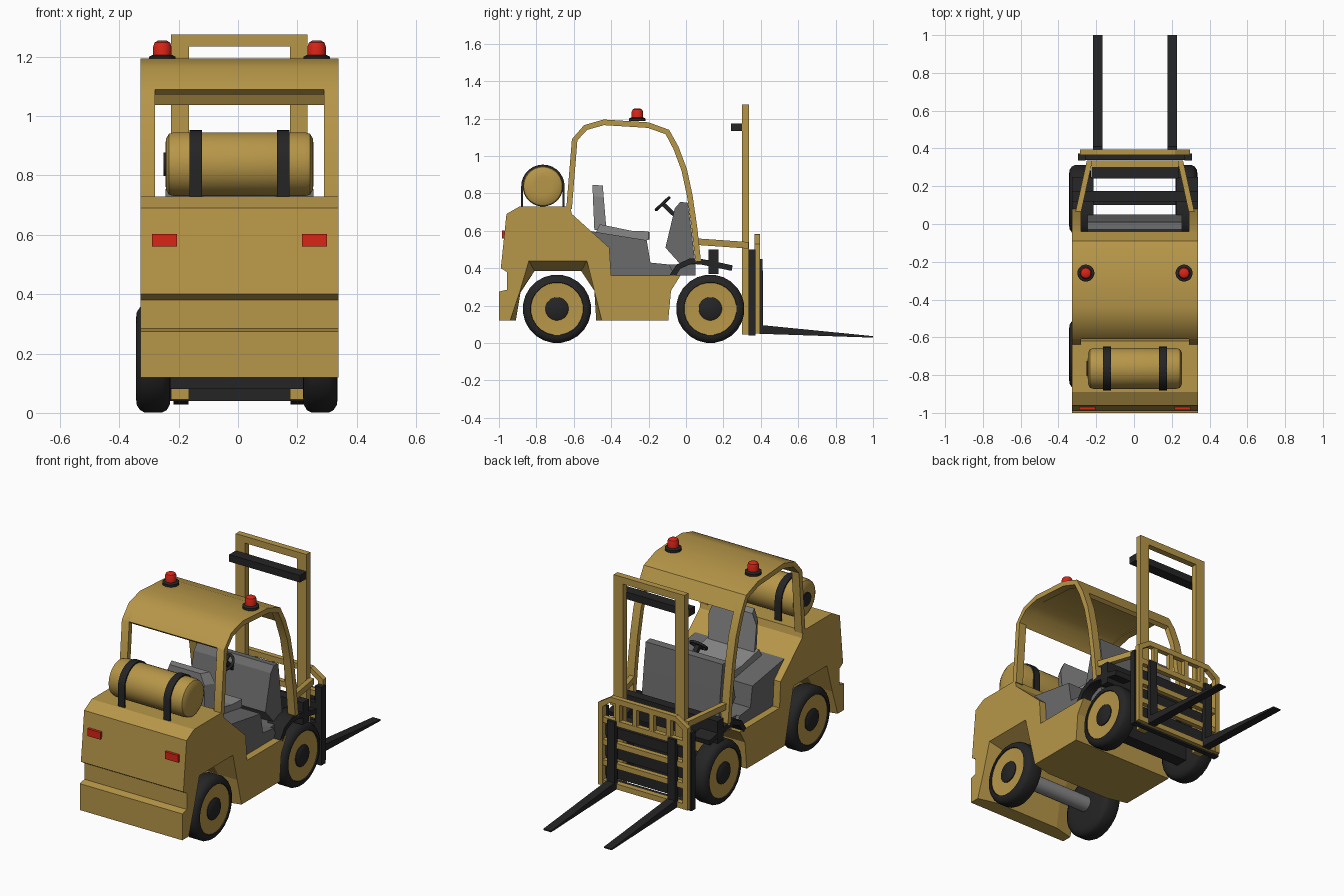
import bpy, bmesh, math
from mathutils import Vector

if "Cube" in bpy.data.objects:
    bpy.data.objects.remove(bpy.data.objects["Cube"])


def material(name, rgb):
    m = bpy.data.materials.new(name)
    m.diffuse_color = (*rgb, 1)
    m.use_nodes = True
    m.node_tree.nodes["Principled BSDF"].inputs["Base Color"].default_value = m.diffuse_color
    return m


YELLOW = material("ochre_yellow", (0.47, 0.305, 0.065))
BLACK = material("black", (0.018, 0.018, 0.019))
GREY = material("dark_grey", (0.145, 0.145, 0.145))
LIGHT = material("light_grey", (0.25, 0.25, 0.25))
RED = material("red", (0.70, 0.018, 0.008))


def finish(name, bm, mat, smooth=False):
    bmesh.ops.recalc_face_normals(bm, faces=bm.faces)
    me = bpy.data.meshes.new(name)
    bm.to_mesh(me)
    bm.free()
    me.materials.append(mat)
    ob = bpy.data.objects.new(name, me)
    bpy.context.collection.objects.link(ob)
    if smooth:
        bpy.ops.object.select_all(action='DESELECT')
        ob.select_set(True)
        bpy.context.view_layer.objects.active = ob
        bpy.ops.object.shade_smooth_by_angle(angle=math.radians(38))
    return ob


def loft(name, rings, mat, smooth=False):
    """Skin a list of equal-length closed rings of 3D points, with end caps."""
    bm = bmesh.new()
    vs = [[bm.verts.new(p) for p in r] for r in rings]
    n = len(rings[0])
    for a, b in zip(vs, vs[1:]):
        for i in range(n):
            j = (i + 1) % n
            bm.faces.new((a[i], a[j], b[j], b[i]))
    bm.faces.new(vs[0])
    bm.faces.new(vs[-1])
    return finish(name, bm, mat, smooth)


def prism(name, pts, x0, x1, mat, smooth=False):
    """Side profile (y, z) pushed along x."""
    return loft(name, [[(x, y, z) for y, z in pts] for x in (x0, x1)], mat, smooth)


def prism_y(name, pts, y0, y1, mat):
    """Front profile (x, z) pushed along y."""
    return loft(name, [[(x, y, z) for x, z in pts] for y in (y0, y1)], mat)


def box(name, x0, x1, y0, y1, z0, z1, mat):
    return prism(name, [(y0, z0), (y1, z0), (y1, z1), (y0, z1)], x0, x1, mat)


def lathe(name, prof, centre, axis, mat, n=24):
    """Turn a profile of (distance along axis, radius)."""
    rings = []
    for d, r in prof:
        ring = []
        for i in range(n):
            a = 2 * math.pi * (i + 0.5) / n
            c, s = r * math.cos(a), r * math.sin(a)
            ring.append(Vector(centre) + Vector((d, c, s) if axis == 'x' else (c, s, d)))
        rings.append(ring)
    return loft(name, rings, mat, True)


def strip(name, path, t, x0, x1, mat):
    """Curved sheet of thickness t lying below a (y, z) path."""
    p = [Vector(q) for q in path]
    inner = []
    for i, q in enumerate(p):
        d = (p[min(i + 1, len(p) - 1)] - p[max(i - 1, 0)]).normalized()
        inner.append(q + Vector((d.y, -d.x)) * t)
    return prism(name, [tuple(q) for q in p + inner[::-1]], x0, x1, mat, True)


# Main body: one side profile, the rear wheel arch flares out to the sides
outline = [(-1, .12), (-1, .275), (-.958, .285), (-.958, .38), (-.99, .40), (-.96, .69),
           (-.89, .73), (-.62, .73), (-.61, .69), (-.41, .51), (-.40, .36), (-.03, .36),
           (-.08, .28), (-.095, .12)]
arch_out = [(-.45, .12), (-.49, .28), (-.53, .44), (-.84, .44), (-.89, .27), (-.94, .12)]
arch_in = [(-.48, .12), (-.49, .28), (-.56, .385), (-.81, .385), (-.885, .27), (-.91, .12)]
loft("body", [[(x, y, z) for y, z in outline + a] for x, a in
              ((-.333, arch_out), (-.21, arch_in), (.21, arch_in), (.333, arch_out))], YELLOW)

# Canopy: two bent side frames and a roof sheet
path = [(-.64, .72), (-.61, 1.09), (-.545, 1.165), (-.44, 1.195), (-.2, 1.18), (-.09, 1.14),
        (-.04, 1.05), (.005, .93), (.035, .79), (.06, .62), (.08, .44)]
strip("roof", path[1:7], .025, -.333, .333, YELLOW)
for s in (-1, 1):
    strip("canopy_frame", path, .03, s * .285, s * .333, YELLOW)
    # Beacons
    lathe("beacon_base", [(0, .045), (.014, .045), (.02, .034)], (s * .26, -.26, 1.186), 'z', BLACK)
    lathe("beacon_lamp", [(0, .031), (.032, .031), (.045, .026), (.052, .014)],
          (s * .26, -.26, 1.203), 'z', RED)
    # Tail lights
    box("tail_light", s * .21, s * .295, -.985, -.95, .56, .602, RED)

# Gas tank with straps
lathe("gas_tank", [(-.25, .05), (-.248, .085), (-.238, .103), (-.22, .108), (.22, .108),
                   (.238, .103), (.248, .085), (.25, .05)], (0, -.765, .838), 'x', YELLOW, 32)
lathe("tank_valve", [(-.256, .04), (-.24, .04)], (0, -.765, .838), 'x', BLACK)
for x in (-.148, .148):
    arc = [(-.765 - .116 * math.cos(a * math.pi / 14), .838 + .116 * math.sin(a * math.pi / 14))
           for a in range(15)]
    strip("tank_strap", [(-.881, .725)] + arc + [(-.649, .725)], .01, x - .021, x + .021, BLACK)

# Seat, seat base and floor
prism("seat_base", [(-.40, .36), (-.06, .36), (-.09, .42), (-.19, .43), (-.21, .55),
                    (-.46, .59), (-.52, .60)], -.29, .29, GREY)
prism("seat_cushion", [(-.49, .575), (-.2, .55), (-.2, .597), (-.29, .60), (-.46, .635)],
      -.16, .16, LIGHT)
box("seat_front_edge", -.15, .15, -.22, -.194, .553, .595, GREY)
loft("seat_back", [[(-w, y0, z), (w, y0, z), (w * .8, y1, z + .004), (-w * .8, y1, z + .004)]
                   for w, y0, y1, z in ((.15, -.425, -.49, .60), (.155, -.44, -.498, .78),
                                        (.125, -.445, -.5, .842))], LIGHT)
box("floor", -.27, .27, -.10, .05, .36, .42, GREY)

# Dashboard and steering wheel
prism("dashboard", [(-.02, .41), (-.11, .51), (-.06, .72), (-.03, .755), (.01, .75),
                    (.03, .60), (.05, .42)], -.25, .25, GREY)
bpy.ops.mesh.primitive_torus_add(major_radius=.047, minor_radius=.008, major_segments=20,
                                 minor_segments=8, location=(0, -.125, .745),
                                 rotation=(math.radians(43), 0, 0))
wheel = bpy.context.object
wheel.name = "steering_wheel"
wheel.data.materials.append(BLACK)
bpy.ops.object.shade_smooth()
prism("steering_column", [(-.133, .737), (-.117, .753), (-.045, .685), (-.061, .669)],
      -.013, .013, BLACK)
prism("steering_spoke", [(-.157, .709), (-.162, .714), (-.093, .781), (-.088, .776)],
      -.01, .01, BLACK)

# Front fenders, support beam and front axle
fender = [(-.09, .36), (-.05, .42), (.02, .452), (.08, .45), (.16, .435), (.25, .415)]
for s in (-1, 1):
    strip("front_fender", fender, .03, s * .22, s * .333, BLACK)
    # Arm joining cab and mast
    loft("mast_arm", [[(s * x, y, z0), (s * (x - .03), y, z0), (s * (x - .03), y, z1),
                       (s * x, y, z1)] for x, y, z0, z1 in
                      ((.318, .05, .525, .56), (.255, .335, .505, .54))], YELLOW)
box("support_beam", -.333, .333, .12, .175, .37, .50, BLACK)
box("front_axle", -.24, .24, .10, .175, .08, .25, BLACK)
lathe("rear_axle", [(-.24, .045), (.24, .045)], (0, -.69, .183), 'x', LIGHT)

# Mast
for s in (-1, 1):
    box("mast_rail", s * .17, s * .23, .30, .337, .045, 1.275, YELLOW)
box("mast_top_bar", -.228, .228, .30, .337, 1.235, 1.275, YELLOW)
box("mast_cross_bar", -.23, .23, .24, .302, 1.133, 1.175, BLACK)

# Carriage: yellow guard in front of black bars
for s in (-1, 1):
    box("carriage_post", s * .262, s * .302, .335, .372, .04, .50, BLACK)
    prism_y("guard_post", [(s * .26, .05), (s * .292, .05), (s * .292, .53), (s * .26, .515)],
            .365, .395, YELLOW)
    prism_y("fork_guard_corner", [(s * .292, .50), (s * .292, .53), (s * .21, .582),
                                  (s * .21, .55), (s * .26, .515)], .365, .395, YELLOW)
    # Forks
    prism("fork", [(.385, .45), (.41, .45), (.412, .095), (1, .037), (1, .029), (.44, .048),
                   (.385, .05)], s * .172, s * .222, BLACK)
box("guard_top", -.212, .212, .365, .395, .55, .582, YELLOW)
for z in (.05, .17, .29, .42):
    box("guard_bar", -.285, .285, .365, .394, z, z + .032, YELLOW)
for x in (-.165, -.055, .055, .165):
    box("guard_divider", x - .014, x + .014, .366, .393, .44, .56, YELLOW)
for z in (.04, .10, .215, .335):
    box("carriage_bar", -.27, .27, .34, .368, z, z + (.04 if z < .05 else .062), BLACK)

# Body-side parts sit slightly to the right of the wheels
for ob in bpy.data.objects:
    ob.location.x += .005

# Wheels
for label, y in (("rear", -.69), ("front", .13)):
    for s in (-1, 1):
        c = (s * .281 - .004, y, .183)
        lathe(label + "_tire", [(s * d, r) for d, r in (
            (-.058, .12), (-.056, .155), (-.045, .175), (-.03, .183), (.03, .183), (.045, .175),
            (.056, .158), (.058, .142), (.045, .138))], c, 'x', BLACK)
        lathe(label + "_rim", [(-s * .03, .141), (s * .052, .141), (s * .047, .07)], c, 'x', YELLOW)
        lathe(label + "_hub", [(0, .062), (s * .052, .062), (s * .058, .054)], c, 'x', BLACK)
